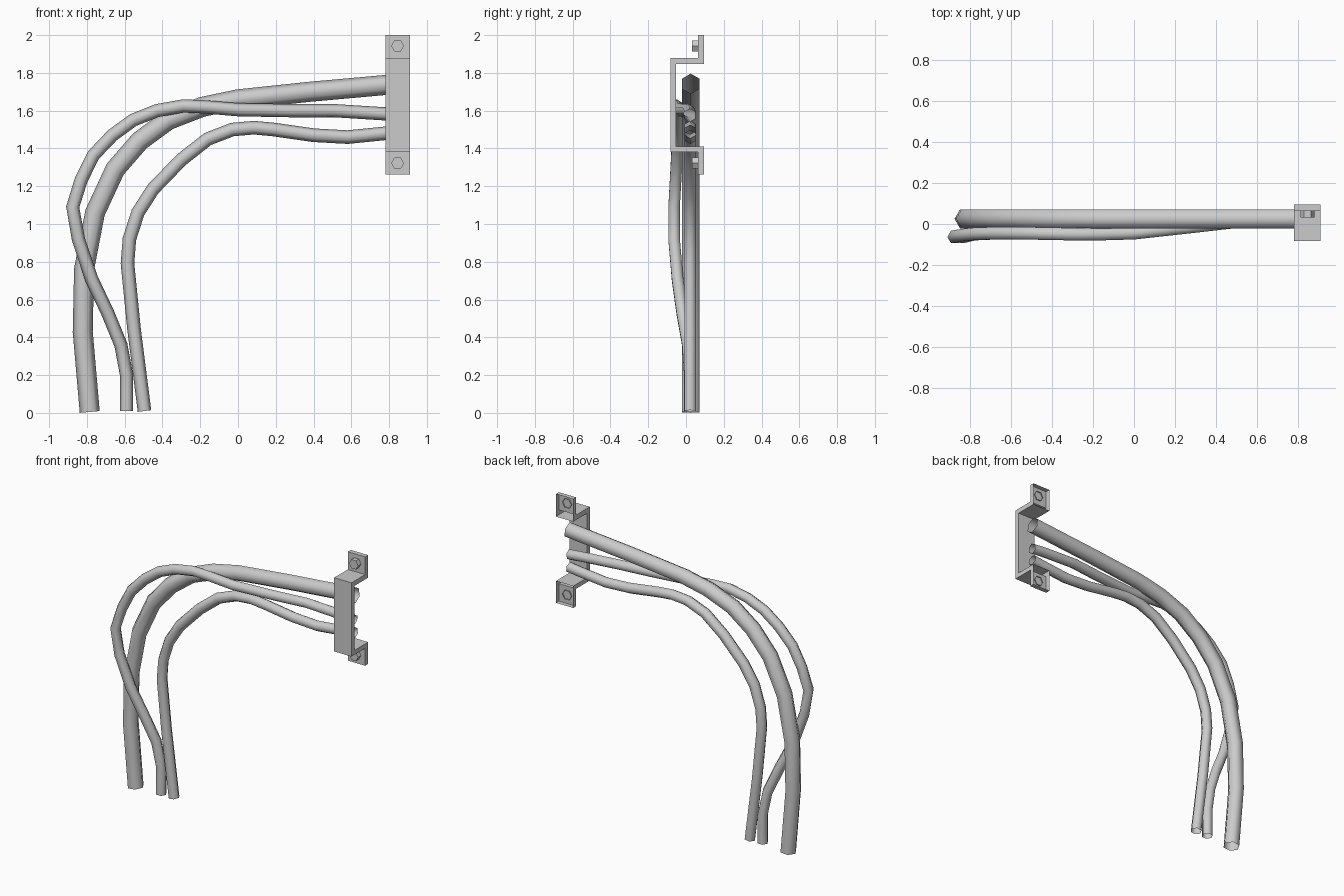
import bpy, bmesh, math
from mathutils import Vector

if "Cube" in bpy.data.objects:
    bpy.data.objects.remove(bpy.data.objects["Cube"])


def finish(bm, name, smooth=False):
    me = bpy.data.meshes.new(name)
    bm.to_mesh(me)
    bm.free()
    if smooth:
        for p in me.polygons:
            p.use_smooth = True
    ob = bpy.data.objects.new(name, me)
    bpy.context.collection.objects.link(ob)
    return ob


def cable(name, pts, r, sides=6):
    """Open six-sided tube swept along a path, corner edges in the bending plane."""
    pts = [Vector(p) for p in pts]
    bm = bmesh.new()
    rings = []
    for i, p in enumerate(pts):
        a = (p - pts[i - 1]).normalized() if i else Vector()
        b = (pts[i + 1] - p).normalized() if i < len(pts) - 1 else Vector()
        t = (a + b).normalized()
        s = Vector((0, 1, 0))
        s = (s - t * s.dot(t)).normalized()
        n = s.cross(t)
        rings.append([bm.verts.new(p + r * (math.cos(k * math.tau / sides) * n
                                            + math.sin(k * math.tau / sides) * s))
                      for k in range(sides)])
    for q0, q1 in zip(rings, rings[1:]):
        for k in range(sides):
            j = (k + 1) % sides
            bm.faces.new((q0[k], q0[j], q1[j], q1[k]))
    bmesh.ops.recalc_face_normals(bm, faces=bm.faces)
    return finish(bm, name, True)


# Thick cable
Y = 0.025
thick = [(-.785, .005), (-.822, .43), (-.815, .76), (-.757, 1.06), (-.65, 1.29), (-.52, 1.44),
         (-.37, 1.55), (-.19, 1.62), (0, 1.66), (.38, 1.70), (.86, 1.743)]
cable("thick_cable", [(x, Y, z) for x, z in thick], 0.053)

# Thin cable that crosses in front of the thick one
cable("crossing_cable", [
    (-.59, .02, .01), (-.59, .02, .2), (-.62, .01, .36), (-.69, -.02, .53), (-.775, -.045, .71),
    (-.845, -.063, .92), (-.875, -.063, 1.09), (-.83, -.055, 1.235), (-.765, -.048, 1.365),
    (-.665, -.045, 1.47), (-.555, -.045, 1.55), (-.43, -.047, 1.60), (-.29, -.05, 1.625),
    (-.175, -.05, 1.62), (0, -.045, 1.605), (.275, -.015, 1.60), (.51, .012, 1.60),
    (.78, .02, 1.583), (.86, .02, 1.575)], 0.035)

# Inner thin cable
inner = [(-.495, .01), (-.55, .44), (-.585, .79), (-.575, .92), (-.53, 1.06), (-.45, 1.185),
         (-.3, 1.34), (-.16, 1.45), (-.03, 1.50), (.085, 1.51), (.19, 1.50), (.40, 1.47),
         (.58, 1.46), (.78, 1.48), (.86, 1.49)]
cable("inner_cable", [(x, 0.022, z) for x, z in inner], 0.036)

# Bracket: hat profile (y, z) across x, flange backs left open
X0, X1 = 0.78, 0.91
profile = [(.095, 2.0), (.063, 2.0), (.063, 1.88), (-.083, 1.88), (-.083, 1.38), (.063, 1.38),
           (.063, 1.262), (.095, 1.262), (.095, 1.41), (-.052, 1.41), (-.052, 1.847), (.095, 1.847)]
bm = bmesh.new()
a, b = [[bm.verts.new((x, y, z)) for y, z in profile] for x in (X0, X1)]
n = len(profile)
for i in range(n):
    j = (i + 1) % n
    bm.faces.new((a[i], a[j], b[j], b[i]))
bm.faces.new(a)
bm.faces.new(b)
bmesh.ops.recalc_face_normals(bm, faces=bm.faces)
backs = [f for f in bm.faces if all(v.co.y > .09 for v in f.verts)]
bmesh.ops.delete(bm, geom=backs, context='FACES')
finish(bm, "bracket")

# Hex bolt heads, open behind
for name, z in (("upper_bolt", 1.943), ("lower_bolt", 1.322)):
    bm = bmesh.new()
    f, k = [[bm.verts.new((.845 + .034 * math.cos(i * math.tau / 6), y,
                           z + .034 * math.sin(i * math.tau / 6))) for i in range(6)]
            for y in (.032, .07)]
    bm.faces.new(f)
    for i in range(6):
        j = (i + 1) % 6
        bm.faces.new((f[i], k[i], k[j], f[j]))
    bmesh.ops.recalc_face_normals(bm, faces=bm.faces)
    finish(bm, name)
